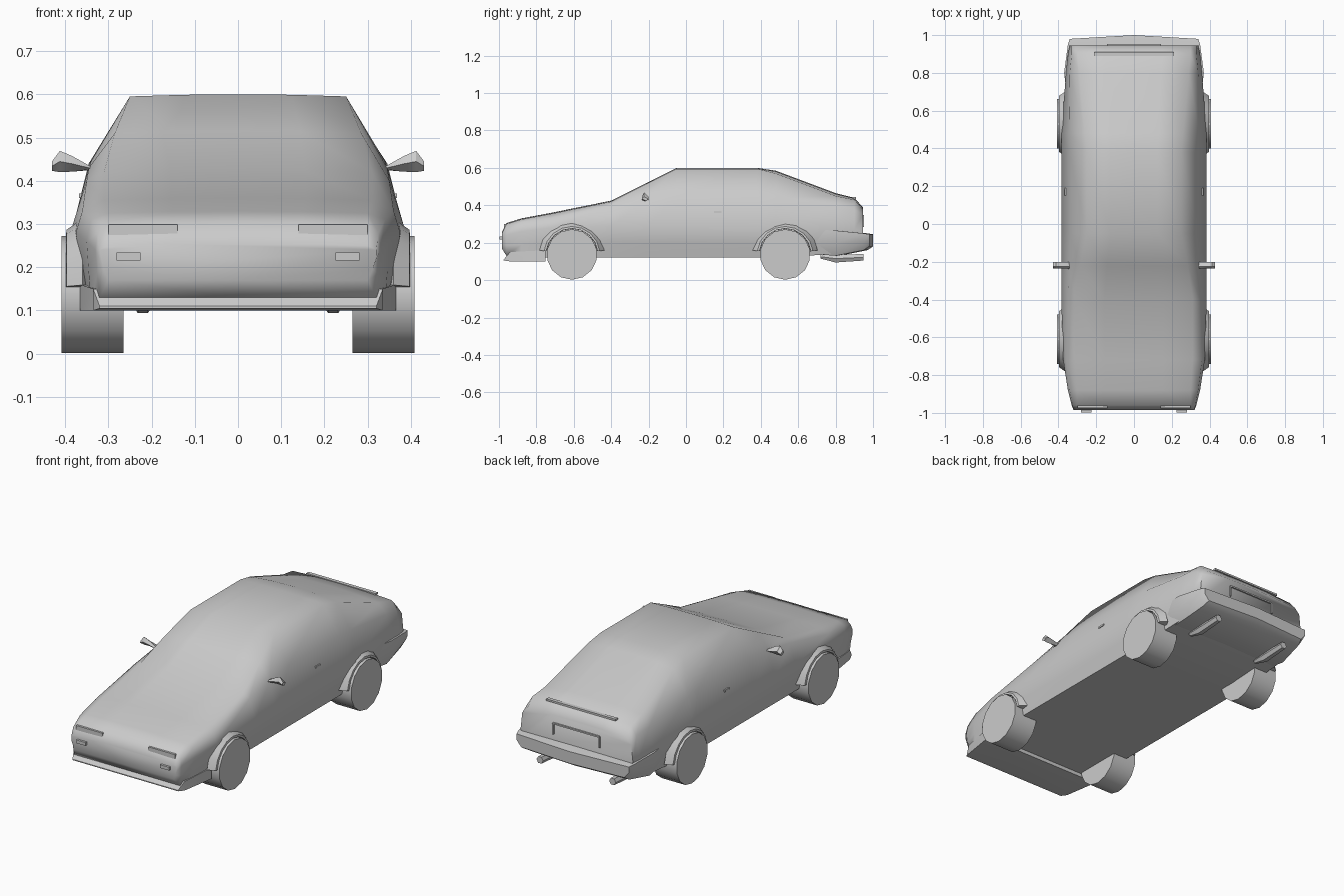
import bpy
import bmesh
from math import cos, sin, pi, radians
from mathutils import Vector

default = bpy.data.objects.get("Cube")
if default:
    bpy.data.objects.remove(default, do_unlink=True)

# One grey paint for the whole car
paint = bpy.data.materials.new("light grey")
paint.use_nodes = True
GREY = (0.6, 0.6, 0.6, 1)
paint.diffuse_color = GREY
paint.node_tree.nodes["Principled BSDF"].inputs["Base Color"].default_value = GREY


def finish(name, bm, angle=40):
    """Turn a bmesh into a painted object with smooth shading."""
    bmesh.ops.recalc_face_normals(bm, faces=bm.faces)
    mesh = bpy.data.meshes.new(name)
    bm.to_mesh(mesh)
    bm.free()
    mesh.materials.append(paint)
    obj = bpy.data.objects.new(name, mesh)
    bpy.context.collection.objects.link(obj)
    bpy.ops.object.select_all(action="DESELECT")
    obj.select_set(True)
    bpy.context.view_layer.objects.active = obj
    bpy.ops.object.shade_smooth_by_angle(angle=radians(angle))
    return obj


def loft(name, rings, angle=40):
    """Skin a list of closed rings and cap both ends."""
    bm = bmesh.new()
    loops = [[bm.verts.new(point) for point in ring] for ring in rings]
    count = len(loops[0])
    for a, b in zip(loops, loops[1:]):
        for i in range(count):
            j = (i + 1) % count
            bm.faces.new((a[i], a[j], b[j], b[i]))
    bm.faces.new(loops[0])
    bm.faces.new(loops[-1])
    return finish(name, bm, angle)


def mirrored(half):
    """Complete a ring whose first and last points lie on the centre line."""
    other = [(-x, y, z) for x, y, z in reversed(half[1:-1])]
    return half + other


def box(name, centre, size):
    bm = bmesh.new()
    bmesh.ops.create_cube(bm, size=1)
    for v in bm.verts:
        v.co = Vector(centre) + Vector(size) * v.co
    return finish(name, bm)


# Body stations in hundredths:
# y, floor z, floor x, belt x, belt z, shoulder x, shoulder z, top x, top z, crown z
stations = [
    (-98.5, 17, 30, 32, 22, 32, 24, 30, 25, 25.5),
    (-96, 13, 32, 33, 24, 32.5, 28, 30, 30, 30.5),
    (-88, 12, 34, 35, 26, 34, 31, 30, 32.5, 33),
    (-72, 12, 35, 37.5, 28, 36, 33, 31, 35.5, 36),
    (-40, 12, 35, 38.5, 29, 35, 40, 31, 42, 42.5),
    (-22, 12, 35, 38.5, 28.5, 34.5, 43, 28.5, 51, 51.5),
    (-5, 12, 35, 38.5, 28.5, 34, 44.5, 25, 59.5, 60),
    (38, 12, 35, 38.5, 28, 34, 44.5, 25, 59.5, 60),
    (48, 12, 35, 38.5, 28, 34.5, 44, 26, 57, 58.5),
    (80, 14, 34, 36, 27, 34, 40, 29, 45, 46.5),
    (90, 16, 32, 35, 27, 33, 38, 30, 43, 44),
    (94.5, 17, 31, 34, 26, 33, 35, 30, 38, 39),
]
rings = []
for row in stations:
    y, zf, xf, xb, zb, xs, zs, xt, zt, zc = [v / 100 for v in row]
    sill = (xf + (xb - xf) * 0.55, y, (zf + zb) / 2)
    rings.append(mirrored([
        (0, y, zf), (xf, y, zf), sill, (xb, y, zb),
        (xs, y, zs), (xt, y, zt), (xt / 2, y, (zt + zc * 3) / 4), (0, y, zc)]))
loft("body", rings, 70)

# Front lip under the nose
lip = [(-0.975, 0.32, 0.105, 0.11), (-0.94, 0.335, 0.1, 0.15), (-0.75, 0.365, 0.1, 0.16)]
loft("front_lip", [mirrored([(0, y, lo), (x, y, lo), (x, y, hi), (0, y, hi)])
                   for y, x, lo, hi in lip])

# Rear bumper, wrapping from the wheels round the tail, bowed at the centre
bumper = [(0.68, 0.355, 0.14, 0.27), (0.8, 0.37, 0.13, 0.265),
          (0.95, 0.35, 0.16, 0.25), (0.98, 0.34, 0.18, 0.245)]
loft("rear_bumper", [mirrored([
    (0, y + 0.02, lo), (x * 0.92, y, lo), (x, y, (lo + hi) / 2),
    (x, y, hi), (0, y + 0.02, hi)]) for y, x, lo, hi in bumper])

# Number plate surround on the tail: four thin strips
for side in (-1, 1):
    box("plate_frame_side", (side * 0.14, 0.945, 0.315), (0.008, 0.016, 0.06))
box("plate_frame_top", (0, 0.945, 0.345), (0.28, 0.016, 0.008))
box("tail_ledge", (0, 0.9, 0.44), (0.42, 0.02, 0.01))

SIDES = {"left": 1, "right": -1}
AXLES = {"front": -0.61, "rear": 0.53}
for side_name, s in SIDES.items():
    for axle_name, wy in AXLES.items():
        # Wheel: a plain drum
        drum = []
        for x in (0.265, 0.408):
            drum.append([(s * x, wy + 0.135 * sin(2 * pi * i / 14),
                          0.137 + 0.135 * cos(2 * pi * i / 14)) for i in range(14)])
        loft(f"{axle_name}_wheel_{side_name}", drum)

        # Flared arch: a swept section over the wheel
        arch = []
        for i in range(9):
            a = pi * (0.04 + 0.92 * i / 8)
            section = [(0.34, 0.137), (0.398, 0.139), (0.396, 0.15), (0.36, 0.175)]
            arch.append([(s * x, wy + r * cos(a), 0.137 + r * sin(a)) for x, r in section])
        loft(f"{axle_name}_arch_{side_name}", arch)

    # Door mirror: stalk widening to a pointed shell
    mirror = [(0.335, 0.425, 0.43), (0.385, 0.421, 0.458),
              (0.412, 0.42, 0.469), (0.43, 0.423, 0.445)]
    loft(f"door_mirror_{side_name}", [[
        (s * x, -0.235, (lo + hi) / 2), (s * x, -0.215, lo),
        (s * x, -0.2, (lo + hi) / 2), (s * x, -0.225, hi)] for x, lo, hi in mirror], 30)

    # Door handle, headlamp lid and bumper lamp
    box(f"door_handle_{side_name}", (s * 0.363, 0.17, 0.365), (0.01, 0.04, 0.01))
    box(f"headlamp_{side_name}", (s * 0.22, -0.963, 0.287), (0.16, 0.02, 0.024))
    box(f"bumper_lamp_{side_name}", (s * 0.253, -0.985, 0.225), (0.055, 0.024, 0.018))

    # Tapered exhaust tip
    pipe = [(0.72, 0.125, 0.012), (0.8, 0.115, 0.024), (0.95, 0.122, 0.02)]
    loft(f"exhaust_{side_name}", [[
        (s * 0.22 + r * cos(pi * i / 3), y, z + r * sin(pi * i / 3)) for i in range(6)]
        for y, z, r in pipe], 30)
